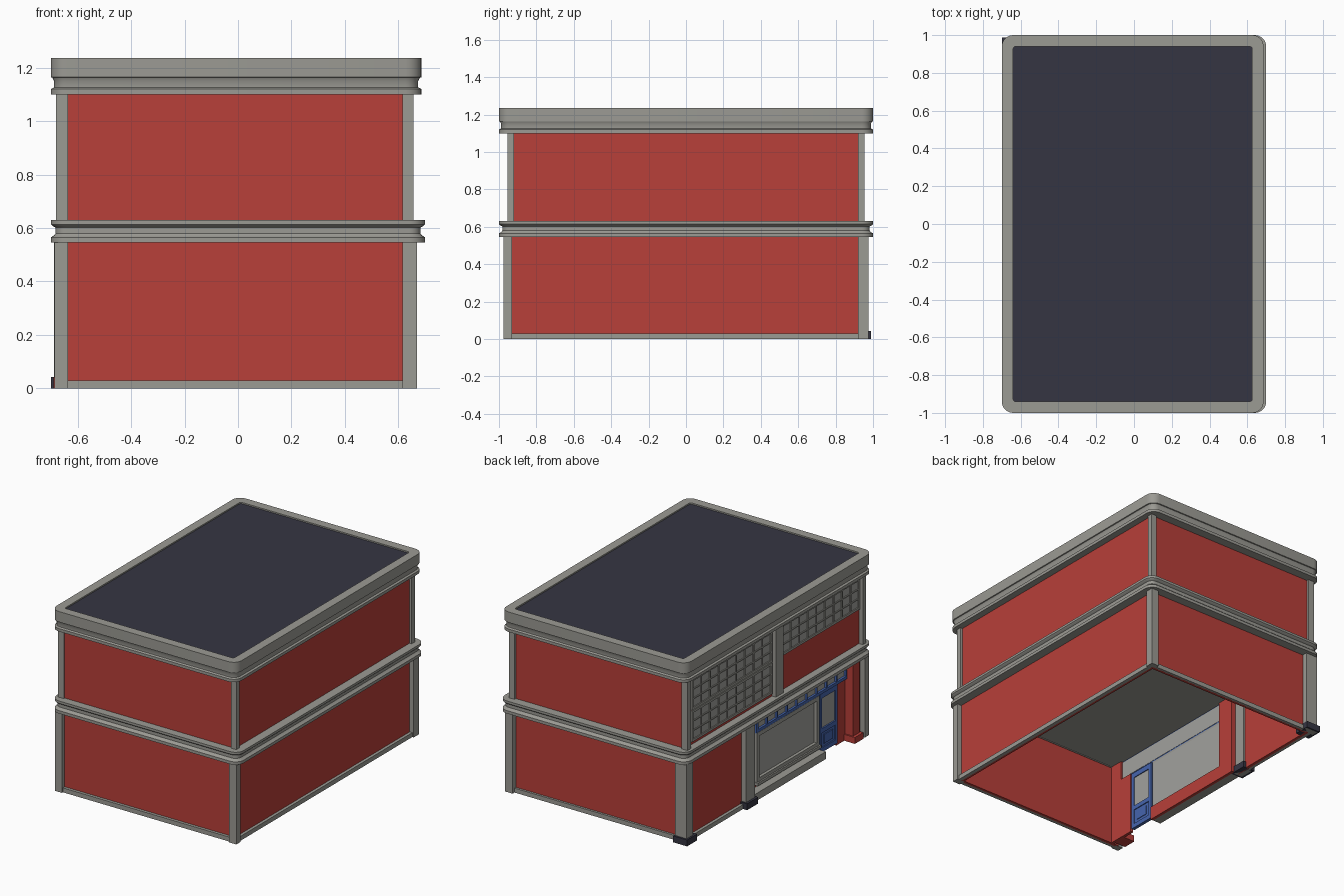
import bpy, bmesh, math

if "Cube" in bpy.data.objects:
    bpy.data.objects.remove(bpy.data.objects["Cube"])

def material(name, rgb):
    m = bpy.data.materials.new(name)
    m.diffuse_color = (*rgb, 1)
    m.use_nodes = True
    m.node_tree.nodes["Principled BSDF"].inputs["Base Color"].default_value = m.diffuse_color
    return m

RED = material("red_brick", (0.48, 0.05, 0.041))
STONE = material("grey_stone", (0.33, 0.325, 0.295))
SLATE = material("dark_slate", (0.036, 0.036, 0.055))
BLUE = material("blue_paint", (0.06, 0.13, 0.42))
GLASS = material("grey_glass", (0.36, 0.36, 0.34))

def finish(name, bm, mat):
    bmesh.ops.recalc_face_normals(bm, faces=bm.faces)
    me = bpy.data.meshes.new(name)
    bm.to_mesh(me)
    bm.free()
    me.materials.append(mat)
    ob = bpy.data.objects.new(name, me)
    bpy.context.collection.objects.link(ob)
    return ob

def boxes(name, mat, *ranges):
    """One object made of boxes given as x0, x1, y0, y1, z0, z1."""
    bm = bmesh.new()
    for x0, x1, y0, y1, z0, z1 in ranges:
        vs = bmesh.ops.create_cube(bm, size=1)["verts"]
        for v in vs:
            v.co = (x1 if v.co.x > 0 else x0,
                    y1 if v.co.y > 0 else y0,
                    z1 if v.co.z > 0 else z0)
    return finish(name, bm, mat)

def moulding(name, mat, x0, x1, y0, y1, profile, radius=0.06, seg=6):
    """Closed profile of (inset, z) swept round a rounded rectangle."""
    bm = bmesh.new()
    rings = []
    for inset, z in profile:
        r = max(radius - inset, 0.015)
        ring = []
        corners = [(x1 - inset - r, y1 - inset - r), (x0 + inset + r, y1 - inset - r),
                   (x0 + inset + r, y0 + inset + r), (x1 - inset - r, y0 + inset + r)]
        for k, (cx, cy) in enumerate(corners):
            for i in range(seg + 1):
                a = math.pi / 2 * (k + i / seg)
                ring.append(bm.verts.new((cx + r * math.cos(a), cy + r * math.sin(a), z)))
        rings.append(ring)
    n = len(rings[0])
    for j in range(len(rings)):
        a, b = rings[j], rings[(j + 1) % len(rings)]
        for i in range(n):
            bm.faces.new((a[i], a[(i + 1) % n], b[(i + 1) % n], b[i]))
    ob = finish(name, bm, mat)
    bpy.ops.object.select_all(action='DESELECT')
    ob.select_set(True)
    bpy.context.view_layer.objects.active = ob
    bpy.ops.object.shade_smooth_by_angle(angle=math.radians(30))
    return ob

def window(name, x, y0, y1, z0, z1, cols, rows, mat, bar=0.008, depth=0.012):
    """Glazed grid facing -x, with its back on plane x."""
    bars = []
    for i in range(cols + 1):
        y = y0 + (y1 - y0) * i / cols
        w = bar if i in (0, cols) else bar / 2
        bars.append((x - depth, x, y - w, y + w, z0 - bar, z1 + bar))
    for j in range(rows + 1):
        z = z0 + (z1 - z0) * j / rows
        w = bar if j in (0, rows) else bar / 2
        bars.append((x - depth, x, y0 - bar, y1 + bar, z - w, z + w))
    boxes(name + "_frame", mat, *bars)
    boxes(name + "_glass", GLASS, (x - 0.005, x + 0.002, y0, y1, z0, z1))

# Brick shell, open underneath
boxes("front_wall", RED, (-0.65, 0.64, -0.945, -0.925, 0, 1.12))
boxes("back_wall", RED, (-0.65, 0.64, 0.92, 0.94, 0, 1.12))
boxes("right_wall", RED, (0.62, 0.64, -0.945, 0.94, 0, 1.12))
boxes("left_upper_wall", RED, (-0.65, -0.63, -0.945, 0.94, 0.55, 1.12))
boxes("left_lower_wall", RED, (-0.65, -0.63, 0.25, 0.94, 0, 0.55))
boxes("upper_floor", STONE, (-0.65, 0.63, -0.93, 0.93, 0.55, 0.565))

# Base strips round the plain walls
boxes("base_strip", STONE,
      (-0.66, 0.66, -0.965, -0.94, 0, 0.03), (-0.66, 0.66, 0.935, 0.955, 0, 0.03),
      (0.635, 0.66, -0.965, 0.955, 0, 0.03), (-0.67, -0.645, 0.3, 0.95, 0, 0.03))

# Corner posts on both storeys
for storey, x0, x1, y, z0, z1 in (("lower", -0.687, 0.67, 0.975, 0, 0.56),
                                  ("upper", -0.68, 0.656, 0.955, 0.61, 1.12)):
    boxes(storey + "_corner_posts", STONE,
          *[(a, b, c, d, z0, z1) for a, b in ((x0, -0.635), (0.615, x1))
            for c, d in ((-y, -0.93 if storey == "lower" else -0.92), (0.92, y))])

# Shopfront pillars with dark feet
boxes("shop_pillars", STONE, (-0.688, -0.6, 0.91, 0.975, 0, 0.56),
      (-0.685, -0.62, 0.24, 0.335, 0, 0.56))
boxes("pillar_feet", SLATE, (-0.7, -0.595, 0.88, 0.988, 0, 0.043),
      (-0.7, -0.61, 0.228, 0.347, 0, 0.043))
boxes("end_pillar", RED, (-0.67, -0.59, -0.9, -0.83, 0, 0.55),
      (-0.69, -0.6, -0.91, -0.82, 0, 0.043))
boxes("upper_pilaster", STONE, (-0.68, -0.64, -0.07, 0.01, 0.62, 1.12))

# Recessed shopfront: wall pieces around window, door and transom
X = -0.61
boxes("shopfront_wall", RED,
      (X, X + 0.02, 0.13, 0.25, 0, 0.55), (-0.65, X + 0.02, 0.235, 0.255, 0, 0.55),
      (X, X + 0.02, -0.54, 0.13, 0, 0.09), (X, X + 0.02, -0.93, -0.735, 0, 0.42),
      (X, X + 0.02, -0.93, -0.84, 0.42, 0.55))
boxes("shop_sill", STONE, (-0.67, X + 0.01, -0.54, 0.24, 0, 0.05),
      (-0.635, X, -0.54, 0.14, 0.065, 0.085))
window("display_window", X + 0.01, -0.52, 0.12, 0.095, 0.405, 1, 1, STONE, 0.014, 0.025)
window("transom", X + 0.005, -0.83, 0.13, 0.43, 0.545, 9, 1, BLUE, 0.01, 0.02)

# Blue door: stiles, rails, glazed top and panelled bottom
boxes("door_frame", BLUE,
      (X - 0.01, X + 0.012, -0.735, -0.715, 0.02, 0.42),
      (X - 0.01, X + 0.012, -0.57, -0.545, 0.02, 0.42),
      (X - 0.01, X + 0.012, -0.735, -0.545, 0.385, 0.42),
      (X - 0.01, X + 0.012, -0.735, -0.545, 0.15, 0.18),
      (X - 0.01, X + 0.012, -0.735, -0.545, 0.02, 0.05),
      (X - 0.002, X + 0.006, -0.72, -0.56, 0.04, 0.16),
      (X - 0.008, X + 0.01, -0.69, -0.595, 0.07, 0.13))
boxes("door_glass", GLASS, (X, X + 0.006, -0.72, -0.56, 0.17, 0.39))

# Upper storey gridded windows: a stacked pair and a single
window("tall_window_lower", -0.649, 0.03, 0.87, 0.66, 0.855, 9, 3, STONE)
window("tall_window_upper", -0.649, 0.03, 0.87, 0.875, 1.07, 9, 3, STONE)
window("short_window", -0.649, -0.91, -0.09, 0.875, 1.07, 9, 3, STONE)

# Cornices with rounded corners, and the roof
moulding("middle_cornice", STONE, -0.7, 0.7, -1, 1,
         [(0.08, 0.545), (0, 0.545), (0, 0.565), (0.012, 0.572), (0.018, 0.58),
          (0.018, 0.602), (0.006, 0.608), (0, 0.614), (0, 0.63), (0.08, 0.63)])
moulding("roof_cornice", STONE, -0.7, 0.686, -1, 1,
         [(0.075, 1.1), (0, 1.1), (0, 1.12), (0.012, 1.126), (0.012, 1.15),
          (0.006, 1.162), (0, 1.164), (0, 1.235), (0.06, 1.235), (0.06, 1.21)])
boxes("roof", SLATE, (-0.65, 0.635, -0.95, 0.95, 1.2, 1.226))
